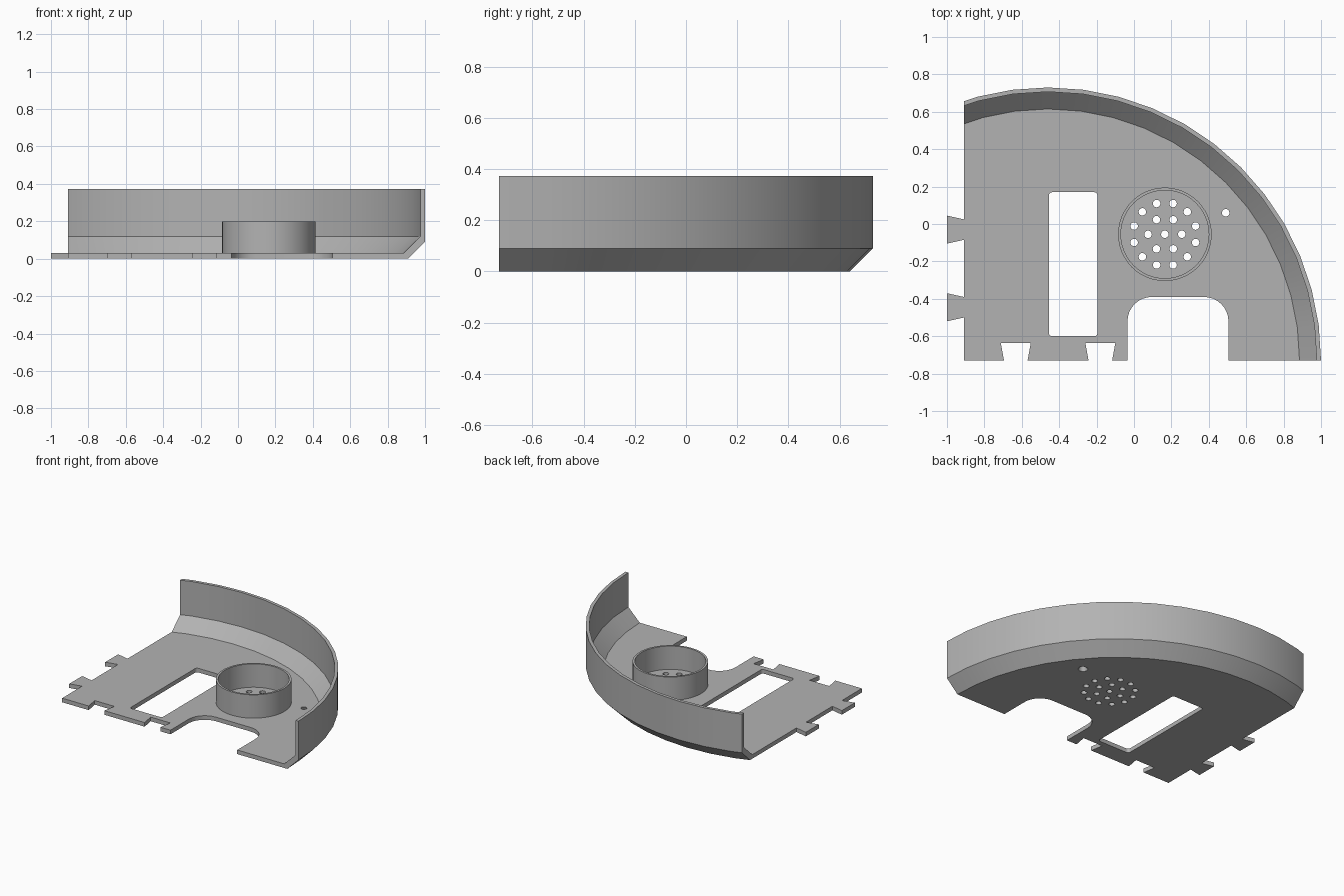
import bpy, bmesh
from math import sin, cos, radians, hypot
from mathutils import Vector

old = bpy.data.objects.get("Cube")
if old:
    bpy.data.objects.remove(old)

CX, CY = -0.46, -0.73          # centre of the curved rim
LEFT = -0.91                   # straight side of the plate
FLOOR, R_IN = 0.03, 1.345
STEP = 7.5

grey = bpy.data.materials.new("plain grey")
grey.use_nodes = True
colour = (0.45, 0.45, 0.45, 1)
grey.diffuse_color = colour
grey.node_tree.nodes["Principled BSDF"].inputs["Base Color"].default_value = colour


def arc(x, y, r, a0, a1, n):
    return [(x + r * cos(radians(a0 + (a1 - a0) * i / n)),
             y + r * sin(radians(a0 + (a1 - a0) * i / n))) for i in range(n + 1)]


def circle(x, y, r, n=24):
    return arc(x, y, r, 0, 360, n)[:-1]


def rounded_box(x0, x1, y0, y1, r):
    return (arc(x1 - r, y1 - r, r, 0, 90, 5) + arc(x0 + r, y1 - r, r, 90, 180, 5)
            + arc(x0 + r, y0 + r, r, 180, 270, 5) + arc(x1 - r, y0 + r, r, 270, 360, 5))


def finish(bm, name):
    bmesh.ops.remove_doubles(bm, verts=bm.verts, dist=0.0002)
    bmesh.ops.recalc_face_normals(bm, faces=bm.faces)
    mesh = bpy.data.meshes.new(name)
    bm.to_mesh(mesh)
    bm.free()
    mesh.materials.append(grey)
    ob = bpy.data.objects.new(name, mesh)
    bpy.context.collection.objects.link(ob)
    bpy.ops.object.select_all(action='DESELECT')
    ob.select_set(True)
    bpy.context.view_layer.objects.active = ob
    bpy.ops.object.shade_smooth_by_angle(angle=radians(25))
    return ob


def reach(p):
    return hypot(p.x - CX, p.y - CY)


# Plate outline: curved edge, dovetail tabs, dovetail notches and arched opening
edge = arc(CX, CY, R_IN, 0, 15 * STEP, 15)
(ax, ay), (bx, by) = edge[-2:]
edge[-1] = (LEFT, ay + (by - ay) * (LEFT - ax) / (bx - ax))
outline = list(edge)
for y in (-0.03, -0.445):
    outline += [(LEFT, y + 0.055), (-1, y + 0.075), (-1, y - 0.075), (LEFT, y - 0.055)]
outline.append((LEFT, CY))
for x in (-0.632, -0.18):
    outline += [(x - 0.063, CY), (x - 0.08, -0.637), (x + 0.08, -0.637), (x + 0.063, CY)]
outline.append((-0.035, CY))
outline += arc(0.095, -0.52, 0.13, 180, 90, 8) + arc(0.375, -0.52, 0.13, 90, 0, 8)
outline.append((0.505, CY))

# Holes: long window, speaker grille and screw hole
GX, GY = 0.165, -0.055
SCREW = Vector((0.49, 0.06))
loops = [outline, rounded_box(-0.455, -0.195, -0.60, 0.17, 0.018),
         circle(GX, GY, 0.02), circle(SCREW.x, SCREW.y, 0.02)]
for count, radius, turn in ((6, 0.09, 0), (12, 0.17, 15)):
    for i in range(count):
        a = radians(turn + 360 * i / count)
        loops.append(circle(GX + radius * cos(a), GY + radius * sin(a), 0.02))

curve = bpy.data.curves.new("plate_outline", 'CURVE')
curve.dimensions = '2D'
curve.fill_mode = 'BOTH'
curve.extrude = FLOOR / 2
for pts in loops:
    s = curve.splines.new('POLY')
    s.points.add(len(pts) - 1)
    for p, (x, y) in zip(s.points, pts):
        p.co = (x, y, 0, 1)
    s.use_cyclic_u = True
temp = bpy.data.objects.new("plate_outline", curve)
bpy.context.collection.objects.link(temp)
plate = bpy.data.meshes.new_from_object(
    temp.evaluated_get(bpy.context.evaluated_depsgraph_get()))
bpy.data.objects.remove(temp)

bm = bmesh.new()
bm.from_mesh(plate)
bmesh.ops.translate(bm, verts=bm.verts, vec=(0, 0, FLOOR / 2))
bmesh.ops.remove_doubles(bm, verts=bm.verts, dist=0.0002)
bm.normal_update()
# Open the curved edge so the rim joins it, and countersink the screw hole
bmesh.ops.delete(bm, geom=[f for f in bm.faces if abs(f.normal.z) < 0.5
                           and reach(f.calc_center_median()) > 1.335], context='FACES')
for v in bm.verts:
    d = v.co.xy - SCREW
    if d.length < 0.022 and v.co.z < 0.01:
        v.co.xy = SCREW + d * 1.6

# Rim: chamfered wall swept round the centre, cut flat at the left
profile = [(R_IN, 0), (1.37, 0), (1.46, 0.09), (1.46, 0.372),
           (1.437, 0.372), (1.437, 0.12), (R_IN, FLOOR)]
rim = bmesh.new()
rings = [[rim.verts.new((CX + r * cos(radians(i * STEP)), CY + r * sin(radians(i * STEP)), z))
          for r, z in profile] for i in range(16)]
n = len(profile)
for a, b in zip(rings, rings[1:]):
    for j in range(n):
        rim.faces.new((a[j], b[j], b[(j + 1) % n], a[(j + 1) % n]))
rim.faces.new(rings[0])
bmesh.ops.bisect_plane(rim, geom=rim.verts[:] + rim.edges[:] + rim.faces[:],
                       plane_co=(LEFT, 0, 0), plane_no=(-1, 0, 0), clear_outer=True)
bmesh.ops.holes_fill(rim, edges=[e for e in rim.edges if e.is_boundary], sides=0)
bmesh.ops.delete(rim, geom=[f for f in rim.faces
                            if all(reach(v.co) < R_IN + 0.005 for v in f.verts)],
                 context='FACES')
rim_mesh = bpy.data.meshes.new("rim")
rim.to_mesh(rim_mesh)
rim.free()
bm.from_mesh(rim_mesh)
bpy.data.meshes.remove(rim_mesh)
finish(bm, "plate_and_rim")

# Round speaker collar standing on the plate
bm = bmesh.new()
section = [(0.25, FLOOR), (0.25, 0.2), (0.235, 0.2), (0.235, FLOOR)]
rings = [[bm.verts.new((x, y, z)) for x, y in circle(GX, GY, r, 48)] for r, z in section]
for a, b in zip(rings, rings[1:]):
    for i in range(48):
        k = (i + 1) % 48
        bm.faces.new((a[i], a[k], b[k], b[i]))
finish(bm, "speaker_collar")
